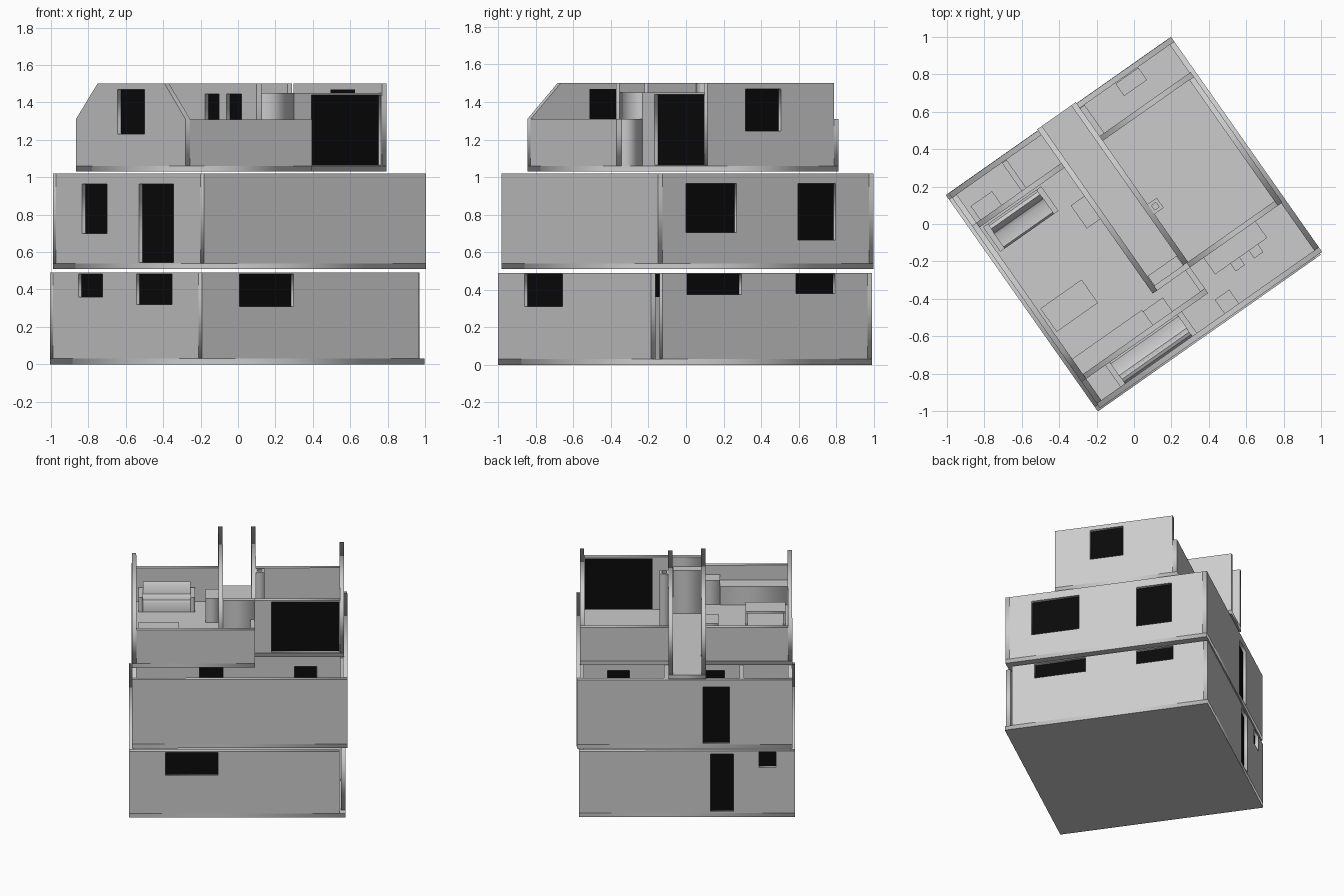
import bpy, math
from mathutils import Matrix, Vector

if "Cube" in bpy.data.objects:
    bpy.data.objects.remove(bpy.data.objects["Cube"])

ROT = Matrix.Rotation(math.radians(35.1), 4, 'Z')
T = 0.03                                   # wall thickness
black = bpy.data.materials.new("dark_glass")
black.diffuse_color = (0.003, 0.003, 0.003, 1)
black.use_nodes = True
black.node_tree.nodes["Principled BSDF"].inputs["Base Color"].default_value = black.diffuse_color
shift = Vector((0, 0, 0))                  # small offset of the storey being built

AXES = {  # columns: profile x, profile y, extrusion
    'u': ((1, 0, 0), (0, 0, 1), (0, -1, 0)),
    'v': ((0, 1, 0), (0, 0, 1), (1, 0, 0)),
    'z': ((1, 0, 0), (0, 1, 0), (0, 0, 1)),
}


def prism(name, pts, axis, offset, thick, holes=(), mat=None):
    """Extrude a profile (with optional rectangular holes), centred on offset."""
    cu = bpy.data.curves.new(name, 'CURVE')
    cu.dimensions, cu.fill_mode, cu.extrude = '2D', 'BOTH', thick / 2
    for loop in [pts] + [rect(*h) for h in holes]:
        sp = cu.splines.new('POLY')
        sp.points.add(len(loop) - 1)
        for p, c in zip(sp.points, loop):
            p.co = (c[0], c[1], 0, 1)
        sp.use_cyclic_u = True
    tmp = bpy.data.objects.new(name + "_tmp", cu)
    bpy.context.scene.collection.objects.link(tmp)
    bpy.context.view_layer.update()
    me = bpy.data.meshes.new_from_object(tmp.evaluated_get(bpy.context.evaluated_depsgraph_get()))
    bpy.data.objects.remove(tmp)
    X, Y, Z = (Vector(a) for a in AXES[axis])
    pos = {'u': (0, offset, 0), 'v': (offset, 0, 0), 'z': (0, 0, offset)}[axis]
    basis = Matrix((X, Y, Z)).transposed().to_4x4()
    me.transform(Matrix.Translation(shift) @ ROT @ Matrix.Translation(pos) @ basis)
    me.name = name
    ob = bpy.data.objects.new(name, me)
    bpy.context.scene.collection.objects.link(ob)
    if mat:
        me.materials.clear()
        me.materials.append(mat)
    return ob


def rect(a, b, z0, z1):
    return [(a, z0), (b, z0), (b, z1), (a, z1)]


def box(name, u0, u1, v0, v1, z0, z1):
    return prism(name, rect(u0, u1, v0, v1), 'z', (z0 + z1) / 2, z1 - z0)


def wall(name, axis, outer, pts, holes=()):
    """Wall whose outer face sits at `outer`, with a dark pane behind each hole."""
    s = 1 if outer > 0 else -1
    prism(name, pts, axis, outer - s * T / 2, T, holes)
    for i, h in enumerate(holes):
        prism(f"{name}_pane_{i}", rect(*h), axis, outer - s * (T - 0.004), 0.008, mat=black)


def storey(name, a, b, z0, z1, front, back, left, right, notch=0.0):
    box(name + "_floor", -a, a, -b, b, z0, z0 + T)
    zb = z0 + T
    wall(name + "_front_wall", 'u', -b, rect(-a, a - notch, zb, z1), front)
    wall(name + "_back_wall", 'u', b, rect(-a, a, zb, z1), back)
    wall(name + "_left_wall", 'v', -a, rect(-b + T, b - T, zb, z1), left)
    wall(name + "_right_wall", 'v', a, rect(-b + max(T, notch * 1.3), b - T, zb, z1), right)


def sofa(name, u0, u1, v_back, d, z, arms=0.03):
    """Padded sofa; d is the signed depth from its back to its front."""
    P = [(0, 0), (1, 0), (1, .07), (.93, .085), (.5, .08), (.38, .09), (.3, .15),
         (.2, .168), (.08, .16), (0, .13)]
    pts = [(v_back + d * p, z + q) for p, q in P]
    ob = prism(name + "_cushions", pts, 'v', (u0 + u1) / 2, u1 - u0 - 2 * arms)
    bpy.context.view_layer.objects.active = ob
    ob.select_set(True)
    bpy.ops.object.shade_smooth_by_angle(angle=math.radians(40))
    ob.select_set(False)
    va, vb = sorted((v_back, v_back + d))
    for side, u in (("left", u0), ("right", u1 - arms)):
        box(f"{name}_{side}_arm", u, u + arms, va, vb, z, z + 0.11)


def table(name, u0, u1, v0, v1, z, h):
    box(name + "_top", u0, u1, v0, v1, z + h - 0.015, z + h)
    for i, u in enumerate((u0, u1 - 0.015)):
        box(f"{name}_leg_{i}", u, u + 0.015, v0, v1, z, z + h - 0.015)


# Ground storey
shift = Vector((-0.004, -0.005, 0))
storey("ground", .728, .707, 0, .49,
       front=[(-.483, -.13, .31, .483)],
       back=[(-.313, -.156, .04, .47), (-.60, -.483, .37, .483)],
       left=[(.216, .442, .36, .483), (-.427, -.097, .32, .483)],
       right=[(-.5, -.145, .375, .483), (.21, .466, .38, .483)], notch=.038)

# Middle storey
shift = Vector((0.008, 0.008, 0))
storey("middle", .726, .702, .51, 1.02,
       front=[], back=[(-.302, -.124, .545, .965)],
       left=[(.2, .43, .70, .965), (-.42, -.1, .545, .965)],
       right=[(-.52, -.19, .705, .965), (.21, .455, .665, .965)])

# Middle storey partitions with doors, and furniture
shift = Vector((0, 0, 0))
ZM = .54
wall("middle_front_partition", 'u', -.30, rect(-.69, .69, ZM, 1.02),
     [(-.26, -.1, .55, .93), (.38, .53, .55, .93)])
wall("middle_back_partition", 'u', .36, rect(-.69, .69, ZM, 1.02),
     [(.38, .53, .55, .93), (-.26, -.13, .55, .93)])
for i, u in enumerate((-.39, -.13, .12)):
    box(f"middle_back_divider_{i}", u, u + T, .36, .672, ZM, 1.02)
sofa("middle_sofa", -.56, -.06, -.67, .14, ZM)
box("kitchen_counter", .2, .54, -.47, -.34, ZM, .74)
for i, u in enumerate((.33, .45)):
    box(f"stool_{i}_seat", u - .03, u + .03, -.52, -.46, .64, .655)
    box(f"stool_{i}_post", u - .008, u + .008, -.5, -.484, ZM, .64)
box("side_cabinet", .12, .215, -.67, -.58, ZM, .7)
box("back_cabinet", .35, .5, .59, .67, ZM, .72)
box("wash_stand", -.66, -.52, .48, .58, ZM, .68)

# Top storey floor with the central hall projecting to the back
ZT = 1.06
prism("top_floor", [(-.715, -.53), (.112, -.53), (.112, -.362), (.715, -.362), (.715, .49),
                    (.12, .49), (.12, .712), (-.132, .712), (-.132, .49), (-.715, .49)],
      'z', 1.045, T)

# Gables
wall("top_left_gable", 'v', -.715,
     [(-.53, ZT), (.49, ZT), (.49, 1.31), (.29, 1.5), (-.335, 1.5), (-.53, 1.31)],
     [(-.148, .104, 1.23, 1.47)])
wall("top_right_gable", 'v', .715, rect(-.362, .46, ZT, 1.5), [(-.115, .115, 1.245, 1.47)])

# Knee walls and the tall glazed front
wall("top_front_knee_wall", 'u', -.53, rect(-.685, .112, ZT, 1.31))
box("top_step_wall", .112 - T, .112, -.50, -.362, ZT, 1.31)
wall("top_glazed_front", 'u', -.362, rect(.112, .685, ZT, 1.45), [(.225, .68, 1.065, 1.44)])
wall("top_back_left_knee_wall", 'u', .49, rect(-.685, -.132, ZT, 1.31))
wall("top_back_right_knee_wall", 'u', .49, rect(.12, .715, ZT, 1.31))

# Central hall
wall("hall_left_wall", 'v', -.132, rect(-.362, .712, ZT, 1.5),
     [(-.01, .12, 1.07, 1.445), (-.22, -.08, 1.07, 1.445)])
wall("hall_right_wall", 'v', .12, rect(-.332, .712, ZT, 1.5))
box("hall_front_wall", -.102, .112, -.362, -.332, ZT, 1.45)
box("hall_cupboard", -.10, .088, -.332, -.27, ZT, 1.38)

# Chimney flue beside the hall
prism("chimney", rect(.115, .18, -.02, .045), 'z', 1.28, .44, [(.133, .162, -.002, .027)])

# Top storey furniture
sofa("lounge_sofa", -.67, -.29, .45, -.16, ZT)
table("low_table", -.67, -.40, -.234, -.082, ZT, .1)
box("lounge_cabinet", -.22, -.132, .125, .275, ZT, 1.24)
box("knee_wall_shelf", -.685, -.23, -.50, -.40, ZT, 1.2)
box("knee_wall_chest", -.23, -.10, -.50, -.41, ZT, 1.24)
